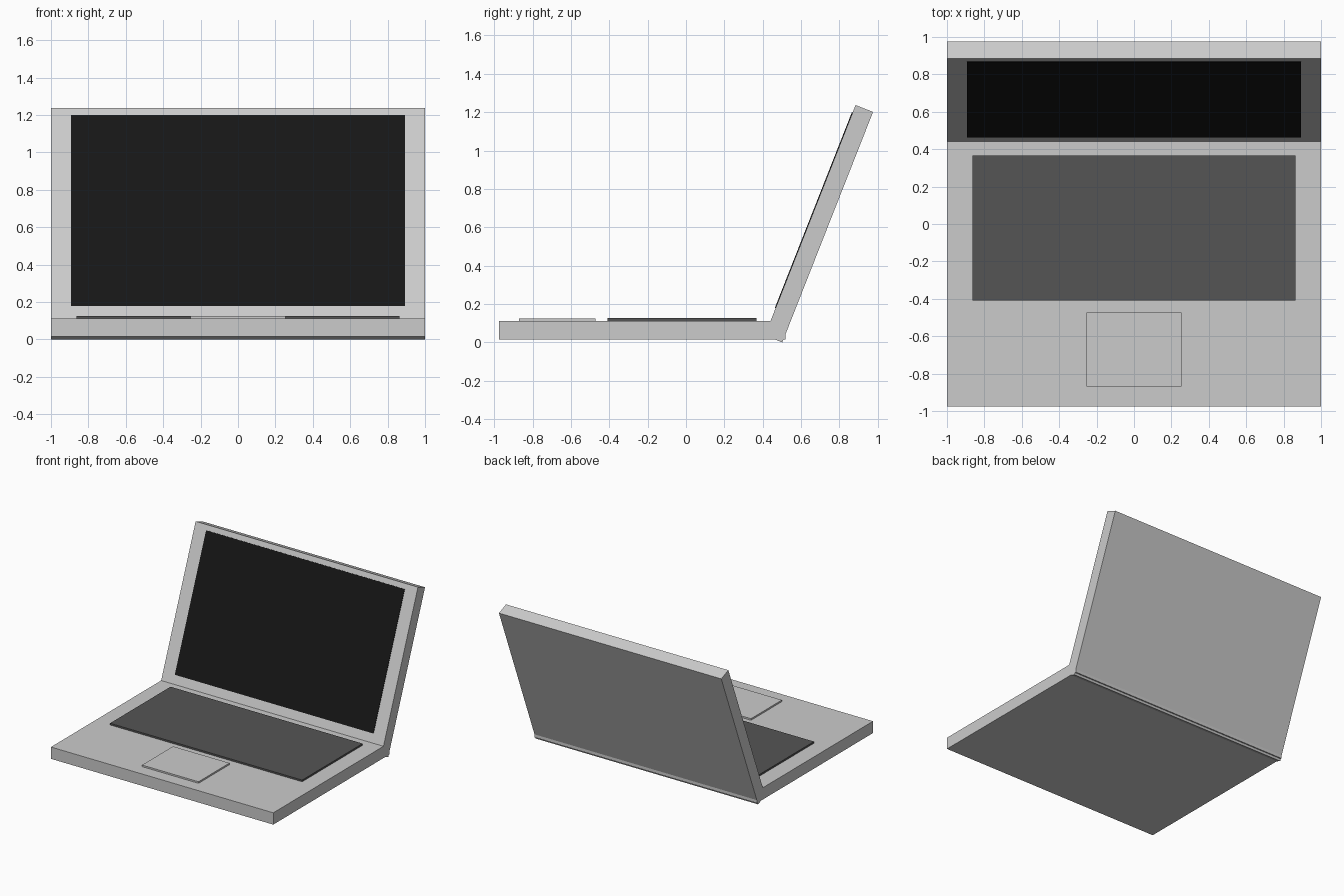
import bpy, math
from mathutils import Matrix, Vector

if "Cube" in bpy.data.objects:
    bpy.data.objects.remove(bpy.data.objects["Cube"])


def material(name, v):
    m = bpy.data.materials.new(name)
    m.diffuse_color = (v, v, v, 1)
    m.use_nodes = True
    m.node_tree.nodes["Principled BSDF"].inputs["Base Color"].default_value = m.diffuse_color
    return m


def box(name, lo, hi, mat=None, frame=Matrix()):
    """Box between two corners, given in the coordinates of frame."""
    lo, hi = Vector(lo), Vector(hi)
    bpy.ops.mesh.primitive_cube_add(size=1)
    ob = bpy.context.object
    ob.name = name
    ob.data.transform(Matrix.Translation((lo + hi) / 2) @ Matrix.Diagonal((*(hi - lo), 1)))
    ob.matrix_world = frame
    if mat:
        ob.data.materials.append(mat)
    return ob


dark = material("key_dark", 0.09)
black = material("screen_black", 0.008)

# Lower half: body, keyboard slab and touchpad
box("base", (-1, -0.975, 0.016), (1, 0.518, 0.112))
box("keyboard", (-0.864, -0.410, 0.10), (0.864, 0.367, 0.126), dark)
box("touchpad", (-0.254, -0.870, 0.10), (0.254, -0.472, 0.125))

# Lid leans back; its frame sits on the lower rear edge, local z runs up the lid
tilt = Matrix.Translation((0, 0.502, 0)) @ Matrix.Rotation(math.radians(-21.5), 4, 'X')
box("lid", (-1, -0.098, 0), (1, 0, 1.291), None, tilt)
box("screen", (-0.893, -0.102, 0.152), (0.893, -0.09, 1.249), black, tilt)
